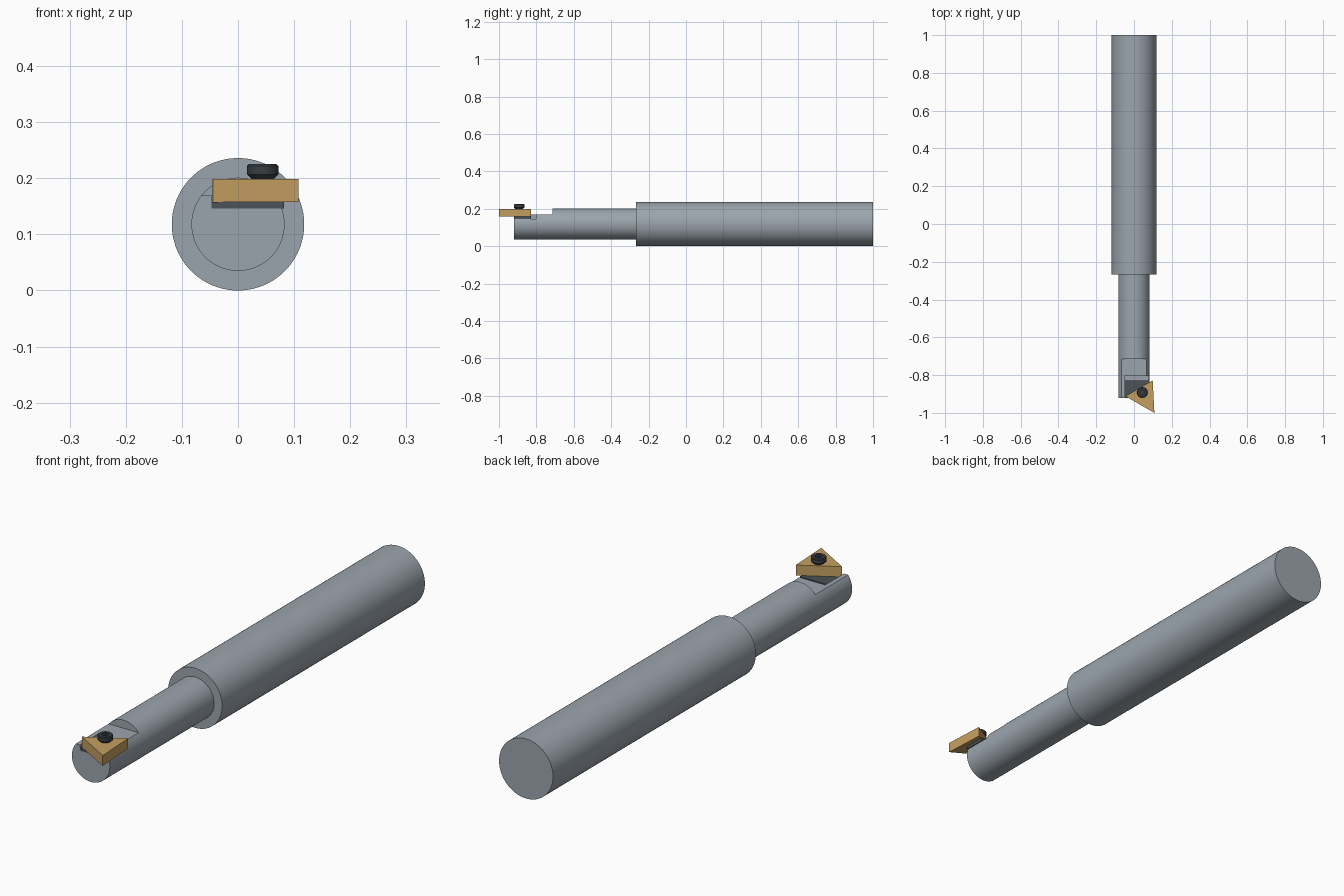
import bpy, bmesh, math
from mathutils import Matrix, Vector

if "Cube" in bpy.data.objects:
    bpy.data.objects.remove(bpy.data.objects["Cube"], do_unlink=True)


def material(name, rgb, rough=0.5):
    mat = bpy.data.materials.new(name)
    mat.use_nodes = True
    mat.diffuse_color = (*rgb, 1)
    bsdf = mat.node_tree.nodes["Principled BSDF"]
    bsdf.inputs["Base Color"].default_value = (*rgb, 1)
    bsdf.inputs["Roughness"].default_value = rough
    return mat


steel = material("steel grey", (0.33, 0.375, 0.42))
gold = material("carbide gold", (0.56, 0.35, 0.12))
dark = material("dark seat grey", (0.07, 0.085, 0.095))
black = material("screw black", (0.04, 0.048, 0.055))


def finish(name, bm, mat):
    bmesh.ops.recalc_face_normals(bm, faces=bm.faces)
    mesh = bpy.data.meshes.new(name)
    bm.to_mesh(mesh)
    bm.free()
    mesh.materials.append(mat)
    obj = bpy.data.objects.new(name, mesh)
    bpy.context.collection.objects.link(obj)
    return obj


def lathe(name, profile, mat, matrix, sides=96):
    """Turn (radius, height) pairs around z, close both ends, then place."""
    bm = bmesh.new()
    rings = []
    for r, h in profile:
        angles = [2 * math.pi * i / sides for i in range(sides)]
        rings.append([bm.verts.new((r * math.cos(a), r * math.sin(a), h)) for a in angles])
    for low, high in zip(rings, rings[1:]):
        for i in range(sides):
            j = (i + 1) % sides
            bm.faces.new((low[i], low[j], high[j], high[i]))
    bm.faces.new(rings[0])
    bm.faces.new(rings[-1])
    bm.transform(matrix)
    return finish(name, bm, mat)


def prism(name, outline, z0, z1, mat):
    bm = bmesh.new()
    face = bm.faces.new([bm.verts.new((x, y, z0)) for x, y in outline])
    top = bmesh.ops.extrude_face_region(bm, geom=[face])["geom"]
    moved = [v for v in top if isinstance(v, bmesh.types.BMVert)]
    bmesh.ops.translate(bm, verts=moved, vec=(0, 0, z1 - z0))
    return finish(name, bm, mat)


def block(name, x0, x1, y0, y1, z0, z1, mat):
    return prism(name, [(x0, y0), (x1, y0), (x1, y1), (x0, y1)], z0, z1, mat)


def select(obj):
    bpy.ops.object.select_all(action="DESELECT")
    obj.select_set(True)
    bpy.context.view_layer.objects.active = obj


def cut(obj, cutter):
    cutter.hide_render = True
    mod = obj.modifiers.new("cut", "BOOLEAN")
    mod.operation = "DIFFERENCE"
    mod.solver = "EXACT"
    mod.object = cutter
    select(obj)
    bpy.ops.object.modifier_apply(modifier=mod.name)
    bpy.data.objects.remove(cutter, do_unlink=True)


def smooth(obj):
    select(obj)
    bpy.ops.object.shade_smooth_by_angle(angle=math.radians(30))


# Bar: thick shank and slimmer neck on one axis
R, NECK, TIP, SHOULDER = 0.118, 0.083, -0.92, -0.268
along_y = Matrix.Translation((0, 0, R)) @ Matrix.Rotation(-math.pi / 2, 4, "X")
bar = lathe("bar", [(NECK, TIP), (NECK, SHOULDER), (R, SHOULDER), (R, 1)], steel, along_y)

# Flat on top of the neck, and the deeper pocket for the seat
cut(bar, block("flat_cutter", -0.2, 0.2, -1.1, -0.715, 0.169, 0.4, steel))
cut(bar, block("pocket_cutter", -0.047, 0.2, -1.1, -0.803, 0.146, 0.4, steel))
smooth(bar)

# Seat plate under the insert
block("seat_plate", -0.047, 0.082, TIP, -0.829, 0.146, 0.158, dark)

# Triangular cutting insert
prism("cutting_insert", [(-0.045, -0.912), (0.108, -1.0), (0.099, -0.828)], 0.158, 0.199, gold)

# Clamp screw with a hexagonal socket
at = Vector((0.044, -0.892, 0))
screw = lathe("clamp_screw",
              [(0.018, 0.19), (0.02, 0.199), (0.028, 0.207), (0.028, 0.222), (0.025, 0.225)],
              black, Matrix.Translation(at), 48)
cut(screw, lathe("socket_cutter", [(0.014, 0.212), (0.014, 0.25)], black,
                 Matrix.Translation(at), 6))
smooth(screw)
